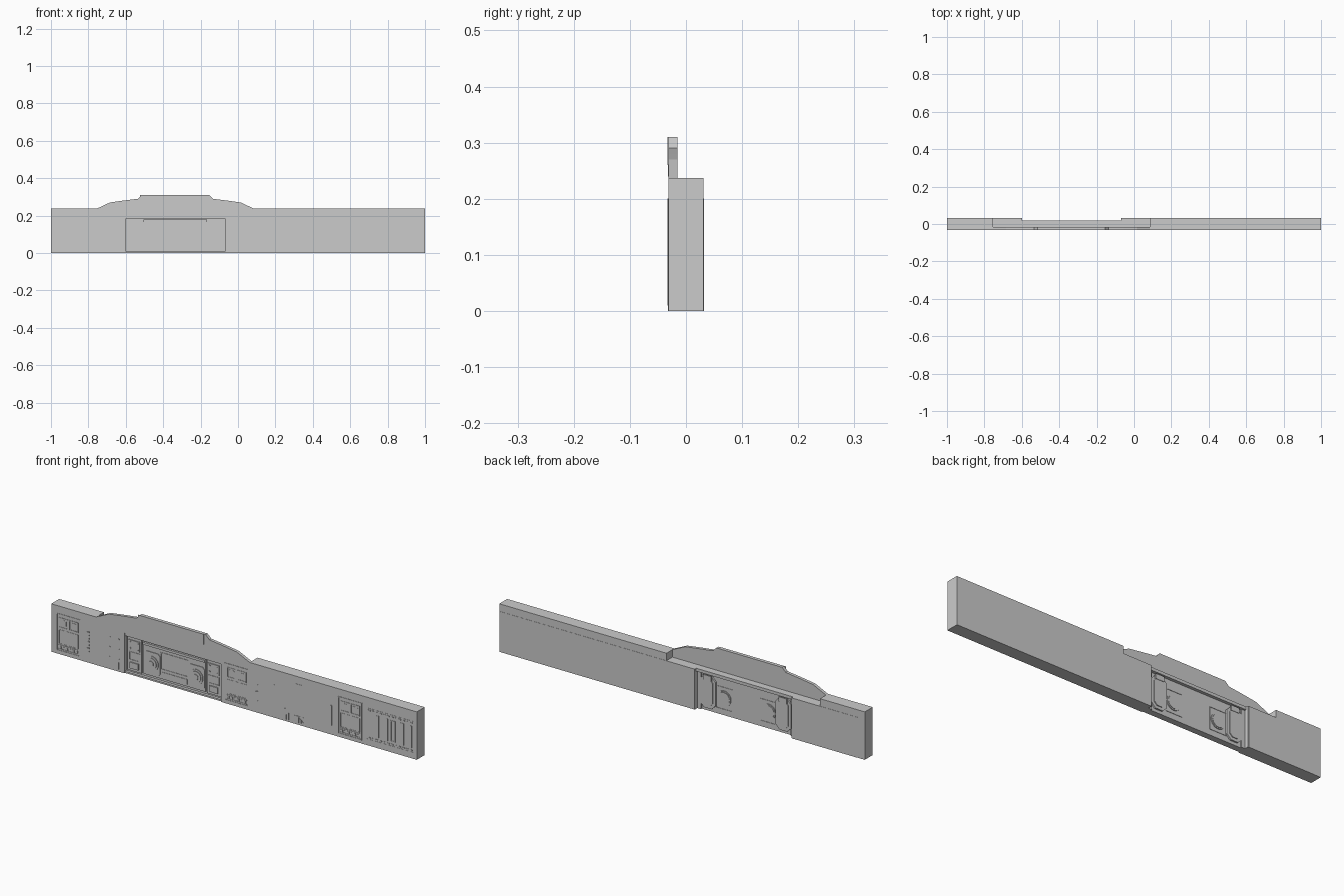
import bpy
from math import tau, cos, sin

cube = bpy.data.objects.get("Cube")
if cube:
    bpy.data.objects.remove(cube)

COLOUR = (.6, .6, .6, 1)
grey = bpy.data.materials.new("plain grey")
grey.use_nodes = True
grey.diffuse_color = COLOUR
grey.node_tree.nodes["Principled BSDF"].inputs["Base Color"].default_value = COLOUR

# Shared levels: wall faces, heights, bay position and relief thickness
FRONT, BACK = -.031, .031
BAY_FRONT, BAY_BACK = -.012, .005
TOP, SHELF = .237, .2
MIDDLE, BAY_HALF, NOTCH_HALF = -.335, .265, .42
BAY_START, BAY_END = MIDDLE - BAY_HALF, MIDDLE + BAY_HALF
NOTCH_START, NOTCH_END = MIDDLE - NOTCH_HALF, MIDDLE + NOTCH_HALF
THIN, RELIEF, THICK = .001, .002, .004


def make(name, *solids):
    """Make one object from solids, each an outline in x and z with two depths."""
    verts, faces = [], []
    for outline, near, far in solids:
        base, count = len(verts), len(outline)
        verts += [(x, depth, z) for depth in (near, far) for x, z in outline]
        front = list(range(base, base + count))
        back = [index + count for index in front]
        faces += [front, back[::-1]]
        for i in range(count):
            faces.append([front[i], front[i - 1], back[i - 1], back[i]])
    mesh = bpy.data.meshes.new(name)
    mesh.from_pydata(verts, [], faces)
    mesh.materials.append(grey)
    part = bpy.data.objects.new(name, mesh)
    bpy.context.collection.objects.link(part)


def raised(outline, surface=FRONT, height=RELIEF):
    """Relief towards the front for positive height, towards the back for negative."""
    return (outline, *sorted((surface - height, surface)))


def rect(left, right, bottom, top):
    return [(left, bottom), (right, bottom), (right, top), (left, top)]


def around(x, z, width, height):
    return rect(x - width / 2, x + width / 2, z - height / 2, z + height / 2)


def inset(outline, gap):
    (left, bottom), (right, top) = outline[0], outline[2]
    return rect(left + gap, right - gap, bottom + gap, top - gap)


def chamfer(outline, cut):
    (left, bottom), (right, top) = outline[0], outline[2]
    return [(left + cut, bottom), (right - cut, bottom), (right, bottom + cut), (right, top - cut),
            (right - cut, top), (left + cut, top), (left, top - cut), (left, bottom + cut)]


def circle(x, z, radius, sides=24):
    turns = [tau * i / sides for i in range(sides)]
    return [(x + radius * cos(turn), z + radius * sin(turn)) for turn in turns]


def frame(outline, bar, surface=FRONT, height=RELIEF):
    """Four bars along the inside of a rectangle."""
    (left, bottom), (right, top) = outline[0], outline[2]
    bars = [rect(left, left + bar, bottom, top), rect(right - bar, right, bottom, top),
            rect(left + bar, right - bar, bottom, bottom + bar),
            rect(left + bar, right - bar, top - bar, top)]
    return [raised(outline, surface, height) for outline in bars]


def row(start, end, count):
    return [start + (end - start) * i / (count - 1) for i in range(count)]


# Main walls, each stepping down to the shelf beside the bay
for name, outer, notch, bay in (("right_wall", -1, NOTCH_START, BAY_START),
                                ("left_wall", 1, NOTCH_END, BAY_END)):
    profile = [(outer, 0), (bay, 0), (bay, SHELF), (notch, SHELF), (notch, TOP), (outer, TOP)]
    make(name, (profile if outer < 0 else profile[::-1], FRONT, BACK))

make("bay_core", (rect(BAY_START, BAY_END, 0, SHELF), BAY_FRONT, BAY_BACK))
make("bay_roof", (rect(BAY_START, BAY_END, SHELF - .015, SHELF), FRONT + THICK, .02))

# Stepped parapet, the same on both sides of the bay middle
steps = [(NOTCH_HALF, SHELF), (NOTCH_HALF, TOP), (.35, .27), (.28, .28), (.2, .29), (.18, .31)]
parapet = [(MIDDLE + x, z) for x, z in steps] + [(MIDDLE - x, z) for x, z in reversed(steps)]
make("parapet", (parapet, FRONT, FRONT / 2))
make("parapet_panel", raised(around(MIDDLE - .01, .285, .36, .05)))
make("parapet_seam", raised(around(BAY_START, .26, THICK, .04), height=THIN))

# Doors with two framed windows, a lower panel and a slotted step
for place, x in (("right", -.905), ("middle", .015), ("left", .635)):
    door = around(x, .108, .13, .184)
    parts = frame(door, THICK)
    for side in (-1, 1):
        window = around(x + side * .028, .157, .05, .05)
        parts += frame(window, THICK)
        parts.append(raised(chamfer(inset(window, .01), THICK), height=THIN))
    parts += frame(around(x, .087, .106, .07), RELIEF, height=THIN)
    parts += [raised(around(x, z, .11, .006)) for z in (.025, .045)]
    parts += [raised(around(x + shift, .035, .01, .012)) for shift in row(-.045, .045, 6)]
    make(f"{place}_door", *parts)

# Narrow vents made of sloping slats, and one plain slot
slats = []
for x in (-.798, .125):
    for z in row(.05, .145, 7):
        slats.append(raised([(x - .007, z), (x + .007, z + THICK), (x + .007, z + .01), (x - .007, z + .006)]))
make("narrow_vents", *slats)
make("wall_slot", raised(around(.53, .095, .01, .1)))

# Slanted groups of bars near the ground
bars = []
for x, way in ((-.63, -1), (.3, -1), (.345, 1)):
    for i in range(3):
        near, peak = x + way * i * .013, .045 - i * .01
        far = near + way * .01
        bar = [(near, .01), (far, .01), (far, peak - .008), (near, peak)]
        bars.append(raised(bar[::way]))
make("corner_bars", *bars)

# Wall seams, hatch and rivets
make("front_seams", *[raised(rect(x, x + THICK, 0, SHELF), height=THIN) for x in (.322, .7)])
make("front_hatch", *frame(rect(.326, .386, .04, SHELF), RELIEF, height=THIN))
make("rivets", *[raised(circle(x, z, .003, 8), height=THIN)
                 for x in (-.68, -.63, .22, .28) for z in row(.06, .16, 3)])

# Grille panel near the left end
panel = rect(.725, .985, .03, .185)
grille = frame(panel, RELIEF, height=THIN)
grille += [raised(around(x, .106, width, .108))
           for x, width in ((.785, .014), (.84, .005), (.92, .018), (.97, .007))]
grille += frame(around(.87, .106, .026, .104), THICK)
grille += [raised(around(x, z, .012, .005)) for x in row(.74, .97, 12) for z in (.04, .175)]
make("grille_panel", *grille)

# Cabinet in the front bay
cabinet = around(MIDDLE, .092, .34, .145)
FACE = BAY_FRONT - .006
make("bay_cabinet", (cabinet, FACE, BAY_FRONT), raised(around(MIDDLE, .172, .34, .012), BAY_FRONT, .013),
     raised(around(MIDDLE, .042, .14, .025), FACE),
     *frame(around(MIDDLE, .108, .15, .085), THICK, FACE))
make("bay_sill", raised(rect(BAY_START, BAY_END, 0, .008), BAY_FRONT, .014))

# Matching machinery on both sides of the bay, front and rear
for side, way in (("right", -1), ("left", 1)):
    x, z = MIDDLE + way * .122, .083
    housing = around(x, z, .09, .11)

    # Round port with stacked rings
    port = [raised(chamfer(housing, .012), FACE, .003)]
    for ring, radius in enumerate((.037, .028, .014), start=1):
        port.append(raised(circle(x, z, radius), FACE - ring * .003, .003))
    make(f"{side}_port", *port)
    make(f"{side}_rear_cover", raised(circle(x, z, .038), BAY_BACK, -THICK),
         raised(circle(x, z, .032), BAY_BACK + THICK, -RELIEF),
         *frame(housing, RELIEF, BAY_BACK, -RELIEF))

    # Outer cabinet with a bolted box, a framed plate and a foot
    x = MIDDLE + way * .217
    surface = BAY_FRONT - .008
    parts = [raised(around(x, .1, .077, .165), BAY_FRONT, .008),
             raised(around(x, .145, .06, .05), surface, THICK),
             raised(around(x, .045, .046, .03), surface, .005)]
    parts += frame(around(x, .09, .06, .042), THICK, surface)
    parts += [raised(circle(x + shift, z, THICK, 8), surface - THICK)
              for shift in (-.02, .02) for z in (.13, .16)]
    make(f"{side}_cabinet", *parts)

    # Rear capsule plate with a cap, and the post beside it
    x = MIDDLE + way * .207
    plate = around(x, .095, .085, .16)
    make(f"{side}_rear_plate", raised(chamfer(plate, .022), BAY_BACK, -.008),
         raised(chamfer(inset(plate, .014), .015), BAY_BACK + .008, -THICK),
         raised(around(x, .167, .045, .025), BAY_BACK + .008, -.006))
    make(f"{side}_rear_post", raised(around(MIDDLE + way * .255, .092, .02, .184), BAY_BACK, -.007))

# Thin cladding on the back, parted by narrow seams
edges = [BAY_END, .33, .72, .85, 1]
spans = [*zip(edges, edges[1:]), (-.96, BAY_START)]
make("rear_panels", *[raised(rect(start, end - THICK, 0, SHELF), BACK, -THIN) for start, end in spans])
